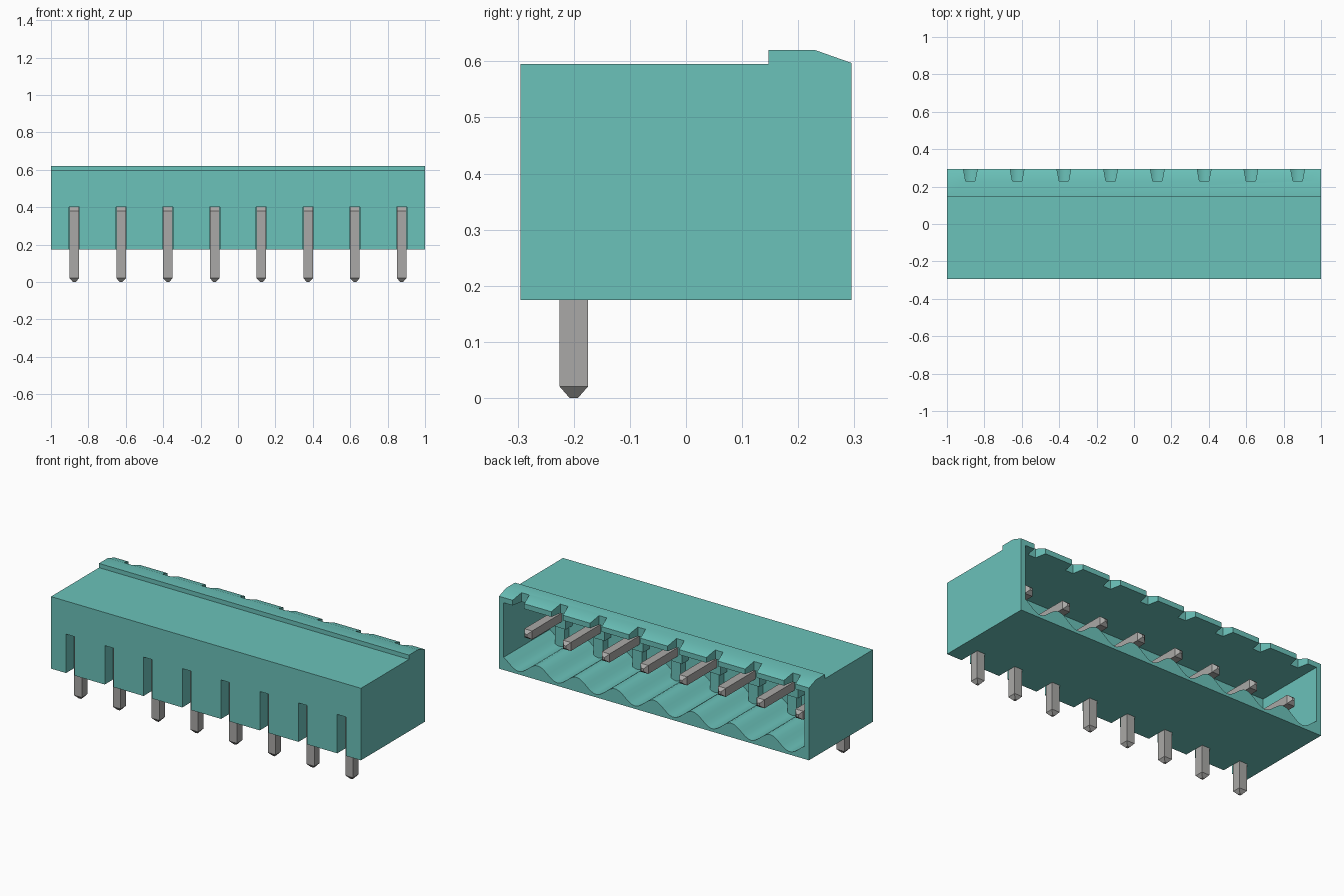
import bpy, bmesh, math
from mathutils import Vector, Matrix

if "Cube" in bpy.data.objects:
    bpy.data.objects.remove(bpy.data.objects["Cube"], do_unlink=True)


def material(name, rgb):
    mat = bpy.data.materials.new(name)
    mat.use_nodes = True
    mat.diffuse_color = (*rgb, 1)
    mat.node_tree.nodes["Principled BSDF"].inputs["Base Color"].default_value = (*rgb, 1)
    return mat


TEAL = material("teal plastic", (0.147, 0.54, 0.49))
GREY = material("grey metal", (0.40, 0.395, 0.385))
PITCH = 0.25
PIN_XS = [(i - 3.5) * PITCH for i in range(8)]


def add_object(name, bm, mat):
    bmesh.ops.recalc_face_normals(bm, faces=bm.faces[:])
    mesh = bpy.data.meshes.new(name)
    bm.to_mesh(mesh)
    bm.free()
    mesh.materials.append(mat)
    obj = bpy.data.objects.new(name, mesh)
    bpy.context.collection.objects.link(obj)
    return obj


def prism(bm, points, axis, lo, hi):
    """Extrude a 2D outline along one axis; points use the other two axes in order."""
    verts = []
    for p in points:
        co = list(p)
        co.insert(axis, lo)
        verts.append(bm.verts.new(co))
    face = bm.faces.new(verts)
    new = bmesh.ops.extrude_face_region(bm, geom=[face])["geom"]
    shift = Vector((0, 0, 0))
    shift[axis] = hi - lo
    bmesh.ops.translate(bm, verts=[g for g in new if isinstance(g, bmesh.types.BMVert)], vec=shift)


def box(bm, x, y, z):
    prism(bm, [(x[0], y[0]), (x[1], y[0]), (x[1], y[1]), (x[0], y[1])], 2, *z)


def cut(obj, cutter):
    mod = obj.modifiers.new("cut", "BOOLEAN")
    mod.operation = "DIFFERENCE"
    mod.solver = "EXACT"
    mod.object = cutter
    bpy.ops.object.select_all(action="DESELECT")
    bpy.context.view_layer.objects.active = obj
    obj.select_set(True)
    bpy.ops.object.modifier_apply(modifier=mod.name)
    bpy.data.objects.remove(cutter, do_unlink=True)


# Housing with the raised, chamfered lip along the rear edge
bm = bmesh.new()
prism(bm, [(-0.295, 0.175), (0.295, 0.175), (0.295, 0.597), (0.23, 0.62),
           (0.147, 0.62), (0.147, 0.595), (-0.295, 0.595)], 0, -1, 1)
housing = add_object("housing", bm, TEAL)

# Rear cavity with a scalloped floor, one valley under each pin
bm = bmesh.new()
steps = 96
floor = []
for i in range(steps + 1):
    x = -0.97 + 1.94 * i / steps
    floor.append((x, 0.225 + 0.033 * math.cos(2 * math.pi * x / PITCH)))
prism(bm, floor + [(0.97, 0.567), (-0.97, 0.567)], 1, -0.13, 0.4)
cut(housing, add_object("cavity_cutter", bm, TEAL))

# Front slots, open at the bottom
bm = bmesh.new()
for x in PIN_XS:
    box(bm, (x - 0.028, x + 0.028), (-0.4, -0.17), (0.1, 0.402))
cut(housing, add_object("slot_cutter", bm, TEAL))

# Tapered notches in the lip
bm = bmesh.new()
for x in PIN_XS:
    prism(bm, [(x - 0.025, 0.23), (x + 0.025, 0.23),
               (x + 0.045, 0.334), (x - 0.045, 0.334)], 2, 0.54, 0.7)
cut(housing, add_object("notch_cutter", bm, TEAL))

bpy.ops.object.shade_smooth_by_angle(angle=math.radians(25))

# Collars and posts supporting the pins inside the cavity
for i, x in enumerate(PIN_XS, 1):
    bm = bmesh.new()
    box(bm, (x - 0.05, x + 0.05), (-0.14, -0.07), (0.31, 0.43))
    box(bm, (x - 0.03, x + 0.03), (-0.14, -0.085), (0.185, 0.31))
    add_object(f"pin_support_{i}", bm, TEAL)

# Bent square pins with pointed ends
for i, x in enumerate(PIN_XS, 1):
    bm = bmesh.new()
    prism(bm, [(-0.225, 0.02), (-0.175, 0.02), (-0.175, 0.35), (0.205, 0.35),
               (0.205, 0.40), (-0.205, 0.40), (-0.225, 0.38)], 0, x - 0.025, x + 0.025)
    bmesh.ops.recalc_face_normals(bm, faces=bm.faces[:])
    bm.normal_update()
    ends = [f for f in bm.faces if f.normal.z < -0.9 and f.calc_center_median().z < 0.1]
    ends += [f for f in bm.faces if f.normal.y > 0.9 and f.calc_center_median().y > 0.1]
    for face in ends:
        direction = face.normal.copy()
        tip = bmesh.ops.extrude_discrete_faces(bm, faces=[face])["faces"][0]
        bmesh.ops.translate(bm, verts=tip.verts[:], vec=direction * 0.02)
        centre = tip.calc_center_median()
        bmesh.ops.scale(bm, verts=tip.verts[:], vec=(0.3, 0.3, 0.3),
                        space=Matrix.Translation(-centre))
    add_object(f"pin_{i}", bm, GREY)
